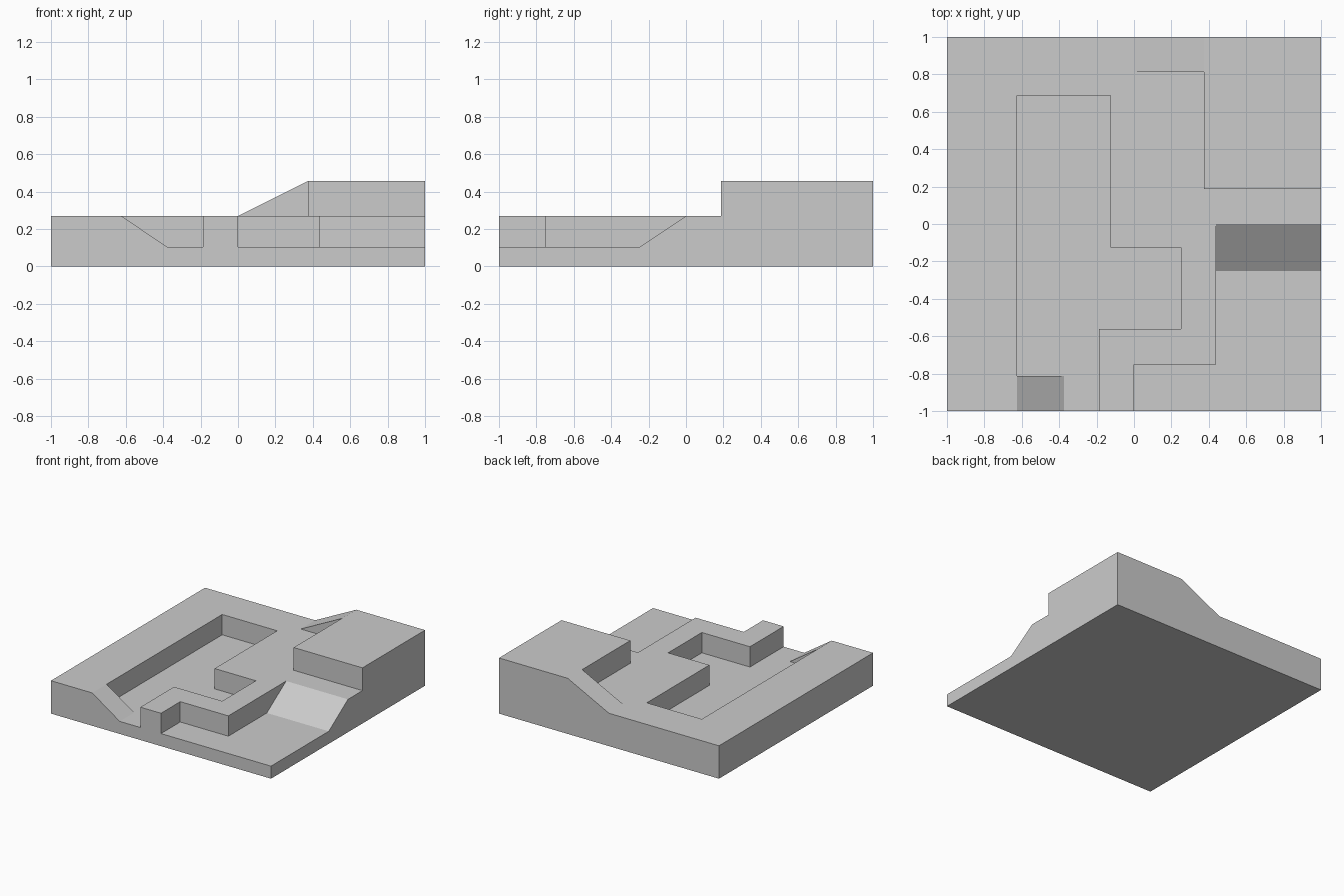
import bpy, bmesh
from mathutils import Vector

if "Cube" in bpy.data.objects:
    bpy.data.objects.remove(bpy.data.objects["Cube"])

FLOOR, PLATEAU, TOP = 0.103, 0.27, 0.457


def prism(name, profile, offset):
    """Extrude a flat 3D profile along an offset vector into a closed solid."""
    bm = bmesh.new()
    face = bm.faces.new([bm.verts.new(p) for p in profile])
    ext = bmesh.ops.extrude_face_region(bm, geom=[face], use_keep_orig=True)
    verts = [g for g in ext["geom"] if isinstance(g, bmesh.types.BMVert)]
    bmesh.ops.translate(bm, verts=verts, vec=Vector(offset))
    bmesh.ops.recalc_face_normals(bm, faces=bm.faces)
    mesh = bpy.data.meshes.new(name)
    bm.to_mesh(mesh)
    bm.free()
    obj = bpy.data.objects.new(name, mesh)
    bpy.context.collection.objects.link(obj)
    return obj


def slab(name, outline, z0, z1):
    return prism(name, [(x, y, z0) for x, y in outline], (0, 0, z1 - z0))


# Low floor under everything
slab("ground_floor", [(-1, -1), (1, -1), (1, 1), (-1, 1)], 0, FLOOR)

# Middle level: wraps around the sunken channel and ends in the winding wall
slab("plateau", [
    (-1, -1), (-0.625, -1), (-0.625, 0.6875), (-0.125, 0.6875),
    (-0.125, -0.125), (0.25, -0.125), (0.25, -0.5625), (-0.1875, -0.5625),
    (-0.1875, -1), (0, -1), (0, -0.75), (0.4375, -0.75),
    (0.4375, 0), (1, 0), (1, 1), (-1, 1)], FLOOR, PLATEAU)

# Highest block in the back right corner
slab("upper_block", [(0.375, 0.1875), (1, 0.1875), (1, 1), (0.375, 1)], PLATEAU, TOP)

# Ramps between the levels
prism("back_ramp", [(0, 1, PLATEAU), (0.375, 1, PLATEAU), (0.375, 1, TOP)],
      (0, -0.1875, 0))
prism("front_ramp", [(-0.625, -1, FLOOR), (-0.375, -1, FLOOR), (-0.625, -1, PLATEAU)],
      (0, 0.1875, 0))
prism("right_ramp", [(1, 0, FLOOR), (1, -0.25, FLOOR), (1, 0, PLATEAU)],
      (-0.5625, 0, 0))
